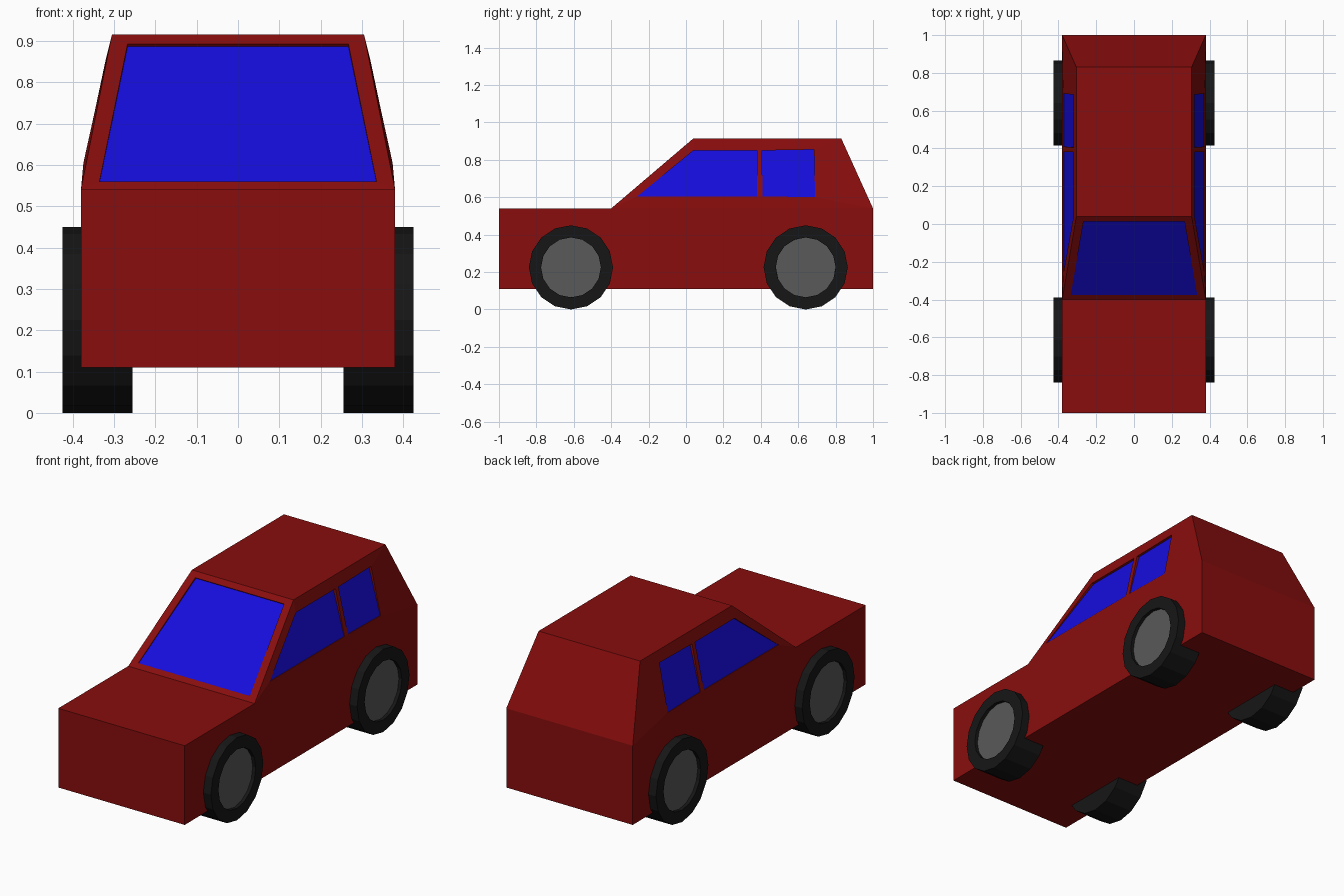
import bpy, bmesh, math
from mathutils import Vector, Matrix

if "Cube" in bpy.data.objects:
    bpy.data.objects.remove(bpy.data.objects["Cube"])


def material(name, rgb):
    m = bpy.data.materials.new(name)
    m.diffuse_color = (*rgb, 1)
    m.use_nodes = True
    m.node_tree.nodes["Principled BSDF"].inputs["Base Color"].default_value = m.diffuse_color
    return m


RED = material("red_paint", (0.25, 0.004, 0.004))
BLUE = material("blue_glass", (0.008, 0.004, 0.72))
BLACK = material("black_rubber", (0.008, 0.008, 0.008))
GREY = material("grey_metal", (0.1, 0.1, 0.1))


def finish(name, bm, mat):
    mesh = bpy.data.meshes.new(name)
    bm.to_mesh(mesh)
    bm.free()
    mesh.materials.append(mat)
    ob = bpy.data.objects.new(name, mesh)
    bpy.context.collection.objects.link(ob)
    return ob


def glass(name, points, outward):
    bm = bmesh.new()
    f = bm.faces.new([bm.verts.new(p) for p in points])
    f.normal_update()
    if f.normal.dot(Vector(outward)) < 0:
        f.normal_flip()
    finish(name, bm, BLUE)


body = bmesh.new()


def face(*points):
    body.faces.new([body.verts.new(p) for p in points])


def ring(outer, inner):
    n = len(outer)
    for i in range(n):
        j = (i + 1) % n
        face(outer[i], outer[j], inner[j], inner[i])


W, T = 0.38, 0.305                      # half widths at waist and roof
Z0, Z1, Z2 = 0.11, 0.54, 0.915          # floor, waist, roof

# Body sides with recessed side windows
for s, side in ((1, "right"), (-1, "left")):
    def p(x, y, z):
        return Vector((s * x, y, z))
    A, B, C, D = p(W, -0.4, Z1), p(W, 1, Z1), p(T, 0.83, Z2), p(T, 0.04, Z2)
    w1 = [p(0.374, -0.26, 0.605), p(0.374, 0.38, 0.605), p(0.32, 0.38, 0.85), p(0.32, 0.04, 0.85)]
    w2 = [p(0.374, 0.41, 0.605), p(0.374, 0.69, 0.60), p(0.32, 0.685, 0.855), p(0.32, 0.405, 0.85)]
    face(p(W, -1, Z0), p(W, 1, Z0), B, A, p(W, -1, Z1))
    face(A, B, w2[1], w2[0], w1[1], w1[0])
    face(B, C, w2[2], w2[1])
    face(C, D, w1[3], w1[2], w2[3], w2[2])
    face(D, A, w1[0], w1[3])
    face(w1[1], w2[0], w2[3], w1[2])
    for w, label in ((w1, "front"), (w2, "rear")):
        inner = [v - p(0.003 if i < 2 else 0.014, 0, 0) for i, v in enumerate(w)]
        ring(w, inner)
        glass(f"{side}_{label}_window", inner, (s, 0, 0))

# Panels spanning the car: floor, nose, bonnet, roof, hatch, tail
def span(x0, y0, z0, x1, y1, z1):
    face((-x0, y0, z0), (x0, y0, z0), (x1, y1, z1), (-x1, y1, z1))


span(W, -1, Z0, W, 1, Z0)
span(W, -1, Z0, W, -1, Z1)
span(W, -1, Z1, W, -0.4, Z1)
span(T, 0.04, Z2, T, 0.83, Z2)
span(T, 0.83, Z2, W, 1, Z1)
span(W, 1, Z1, W, 1, Z0)

# Windscreen frame and glass
frame = [Vector(v) for v in ((-W, -0.4, Z1), (W, -0.4, Z1), (T, 0.04, Z2), (-T, 0.04, Z2))]
hole = [Vector(v) for v in ((-0.335, -0.377, 0.56), (0.335, -0.377, 0.56),
                            (0.267, 0.014, 0.893), (-0.267, 0.014, 0.893))]
pane = [v + Vector((0, 0.006, -0.006)) * (0.4 if i < 2 else 1) for i, v in enumerate(hole)]
ring(frame, hole)
ring(hole, pane)
glass("windscreen", pane, (0, -1, 1))

bmesh.ops.remove_doubles(body, verts=body.verts, dist=0.0005)
bmesh.ops.recalc_face_normals(body, faces=body.faces)
finish("body", body, RED)

# Wheels: tyre with a recessed outer face, and a hub disc inside it
R, HUB, SIDES = 0.225, 0.16, 16
for s, side in ((1, "right"), (-1, "left")):
    for y, label in ((-0.615, "front"), (0.64, "rear")):
        turn = Matrix.Rotation(s * math.pi / 2, 4, 'Y')

        bm = bmesh.new()
        bmesh.ops.create_cone(bm, cap_ends=True, segments=SIDES, radius1=R, radius2=R,
                              depth=0.17, matrix=Matrix.Translation((s * 0.34, y, R)) @ turn)
        bm.normal_update()
        cap = max(bm.faces, key=lambda f: s * f.calc_center_median().x)
        inset = (R - HUB) * math.cos(math.pi / SIDES)
        bmesh.ops.inset_region(bm, faces=[cap], thickness=inset, use_even_offset=True)
        bmesh.ops.inset_region(bm, faces=[cap], thickness=0.0001, depth=-0.022)
        finish(f"{label}_{side}_tyre", bm, BLACK)

        bm = bmesh.new()
        bmesh.ops.create_cone(bm, cap_ends=True, segments=SIDES, radius1=HUB, radius2=HUB,
                              depth=0.02, matrix=Matrix.Translation((s * 0.397, y, R)) @ turn)
        finish(f"{label}_{side}_hub", bm, GREY)
